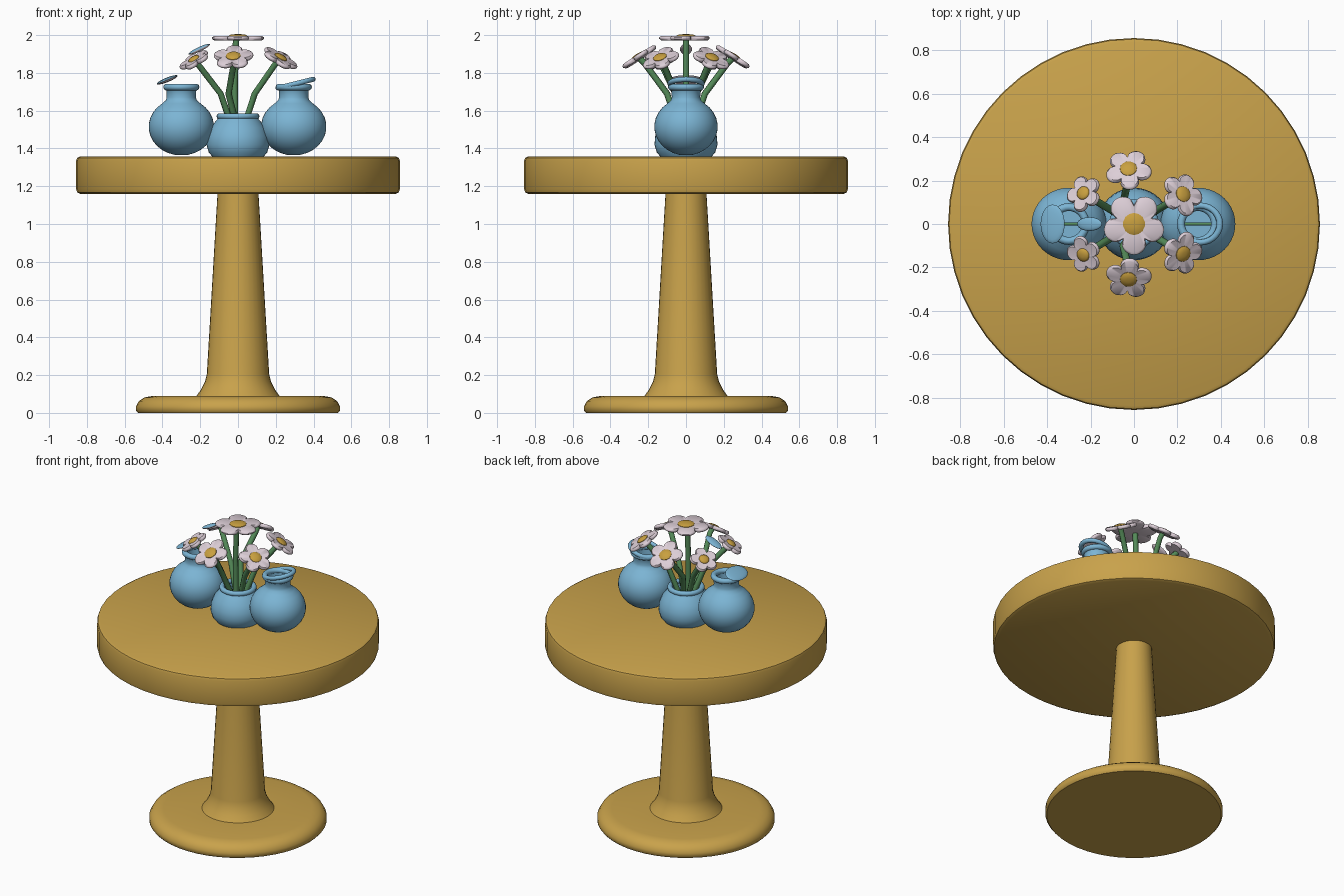
import bpy, bmesh
from math import cos, sin, pi, radians, atan2, hypot
from mathutils import Matrix, Vector

if "Cube" in bpy.data.objects:
    bpy.data.objects.remove(bpy.data.objects["Cube"])


def material(name, rgb):
    m = bpy.data.materials.new(name)
    m.use_nodes = True
    m.diffuse_color = (*rgb, 1)
    m.node_tree.nodes["Principled BSDF"].inputs["Base Color"].default_value = (*rgb, 1)
    return m


WOOD = material("warm wood", (0.58, 0.36, 0.07))
BLUE = material("vase blue", (0.20, 0.46, 0.66))
PINK = material("petal pink", (0.72, 0.62, 0.68))
GOLD = material("flower gold", (0.58, 0.35, 0.05))
GREEN = material("stem green", (0.09, 0.26, 0.10))


def activate(ob, angle=40):
    bpy.ops.object.select_all(action='DESELECT')
    ob.select_set(True)
    bpy.context.view_layer.objects.active = ob
    if ob.type == 'CURVE':
        bpy.ops.object.convert(target='MESH')
    bpy.ops.object.shade_smooth_by_angle(angle=radians(angle))


def finish(bm, name, mats, matrix=Matrix(), angle=40):
    bmesh.ops.recalc_face_normals(bm, faces=bm.faces)
    bm.transform(matrix)
    me = bpy.data.meshes.new(name)
    bm.to_mesh(me)
    bm.free()
    for m in mats:
        me.materials.append(m)
    ob = bpy.data.objects.new(name, me)
    bpy.context.collection.objects.link(ob)
    activate(ob, angle)
    return ob


def rings_mesh(profile, sides, outline=lambda a: 1.0):
    """Skin stacked rings of (radius, height) and close both ends."""
    bm = bmesh.new()
    angles = [2 * pi * i / sides for i in range(sides)]
    rings = [[bm.verts.new((r * outline(a) * cos(a), r * outline(a) * sin(a), z))
              for a in angles] for r, z in profile]
    for lo, hi in zip(rings, rings[1:]):
        for i in range(sides):
            j = (i + 1) % sides
            bm.faces.new((lo[i], lo[j], hi[j], hi[i]))
    for ring in (rings[0], rings[-1]):
        mid = bm.verts.new((0, 0, ring[0].co.z))
        for i in range(sides):
            bm.faces.new((ring[i], ring[(i + 1) % sides], mid))
    return bm


def lathe(name, profile, mat, loc=(0, 0, 0), sides=40, stretch=1.0):
    return finish(rings_mesh(profile, sides), name, [mat],
                  Matrix.Translation(loc) @ Matrix.Diagonal((stretch, 1, 1, 1)))


def ring(name, loc, major, minor, tilt=0.0, stretch=1.0):
    bpy.ops.mesh.primitive_torus_add(major_radius=major, minor_radius=minor,
                                     major_segments=28, minor_segments=10,
                                     location=loc, rotation=(0, tilt, 0))
    ob = bpy.context.object
    ob.name = name
    ob.scale.x = stretch
    ob.data.materials.append(BLUE)
    activate(ob, 60)


def stem(name, points, radius=0.017):
    cu = bpy.data.curves.new(name, 'CURVE')
    cu.dimensions = '3D'
    cu.bevel_depth = radius
    cu.bevel_resolution = 2
    cu.use_fill_caps = True
    sp = cu.splines.new('POLY')
    sp.points.add(len(points) - 1)
    for p, co in zip(sp.points, points):
        p.co = (*co, 1)
    cu.materials.append(GREEN)
    ob = bpy.data.objects.new(name, cu)
    bpy.context.collection.objects.link(ob)
    activate(ob, 60)


def placed(loc, azimuth, tilt):
    return (Matrix.Translation(loc) @ Matrix.Rotation(azimuth, 4, 'Z')
            @ Matrix.Rotation(tilt, 4, 'Y'))


def flower(name, loc, size, azimuth=0.0, tilt=0.0, spin=0.0):
    place = placed(loc, azimuth, tilt) @ Matrix.Rotation(spin, 4, 'Z')
    t = 0.012
    petals = [(size * .3, -t), (size * .92, -t), (size, -t * .3),
              (size, t * .3), (size * .92, t), (size * .3, t * .7)]
    finish(rings_mesh(petals, 60, lambda a: 0.62 + 0.38 * abs(cos(2.5 * a)) ** 0.6),
           name + "_petals", [PINK], place, 50)
    eye = [(size * .36, 0), (size * .36, t), (size * .28, t + .006), (size * .1, t + .009)]
    finish(rings_mesh(eye, 14), name + "_centre", [GOLD], place, 50)


def loose_petal(name, loc, semi, tilt):
    """Flattened petal, blue on top and pink underneath."""
    bm = bmesh.new()
    bmesh.ops.create_uvsphere(bm, u_segments=20, v_segments=10, radius=1)
    for f in bm.faces:
        f.material_index = 0 if f.calc_center_median().z > 0 else 1
    finish(bm, name, [BLUE, PINK],
           placed(loc, pi, tilt) @ Matrix.Diagonal((*semi, 1)), 60)


# Pedestal table
lathe("table_base", [(.53, 0), (.54, .012), (.54, .035), (.525, .062), (.495, .082),
                     (.45, .09), (.2, .09)], WOOD, sides=48)
lathe("table_column", [(.235, .07), (.22, .09), (.195, .125), (.175, .165),
                       (.165, .205), (.108, 1.17)], WOOD, sides=32)
lathe("table_top", [(.835, 1.16), (.852, 1.168), (.857, 1.185), (.857, 1.335),
                    (.852, 1.35), (.838, 1.357)], WOOD, sides=48)

# Middle vase
lathe("middle_vase", [(.13, 1.35), (.155, 1.38), (.167, 1.42), (.163, 1.465), (.145, 1.51),
                      (.118, 1.545), (.105, 1.56), (.095, 1.575), (.085, 1.55),
                      (.085, 1.5)], BLUE)
ring("middle_vase_rim", (0, 0, 1.57), .098, .016)

# Side vases with open necks
body = [(.168 * sin(a), 1.515 - .152 * cos(a))
        for a in (radians(d) for d in range(12, 145, 12))]
neck = [(.08, 1.655), (.075, 1.67), (.077, 1.71), (.09, 1.73), (.065, 1.73), (.06, 1.6)]
for side, x in (("left", .295), ("right", -.3)):
    lathe(side + "_vase", body + neck, BLUE, (x, 0, 0), stretch=1.03)
    ring(side + "_vase_rim", (x, 0, 1.725), .078, .018)
    stem(side + "_vase_cut_stem", [(x - .065, 0, 1.69), (x + .065, 0, 1.69)], .008)
ring("left_vase_tilted_lip", (.305, 0, 1.743), .085, .014, -radians(14), 1.1)

# Tall middle flower
stem("middle_stem", [(-.015, 0, 1.5), (-.018, 0, 1.75), (-.01, 0, 1.98)])
flower("middle_flower", (0, 0, 1.984), .142, spin=-pi / 2)

# Ring of flowers leaning outwards, mirrored front to back
for end, s in (("front", -1), ("back", 1)):
    for name, x, y, z, size, tilt in (("", -.025, .25, 1.882, .108, 33),
                                      ("_left", .222, .135, 1.875, .103, 33),
                                      ("_right", -.23, .14, 1.866, .088, 33)):
        head = Vector((x, y * s, z))
        turn = atan2(y * s, x)
        out = head / hypot(x, y)
        flower(end + name + "_flower", head, size, turn, radians(tilt), pi / 5)
        bend = Vector((x * .4, y * s * .4, 1.69))
        if not name:
            bend.x = -.05
        foot = Vector((x * .12, y * s * .15, 1.5))
        stem(end + name + "_stem", [foot, bend, head - Vector((out.x, out.y, 0)) * .03
                                    - Vector((0, 0, .03)), head])

# Loose petals of the unfinished bloom
loose_petal("upper_loose_petal", (-.205, 0, 1.925), (.063, .032, .012), radians(25))
loose_petal("lower_loose_petal", (-.375, 0, 1.763), (.06, .09, .012), radians(22))
